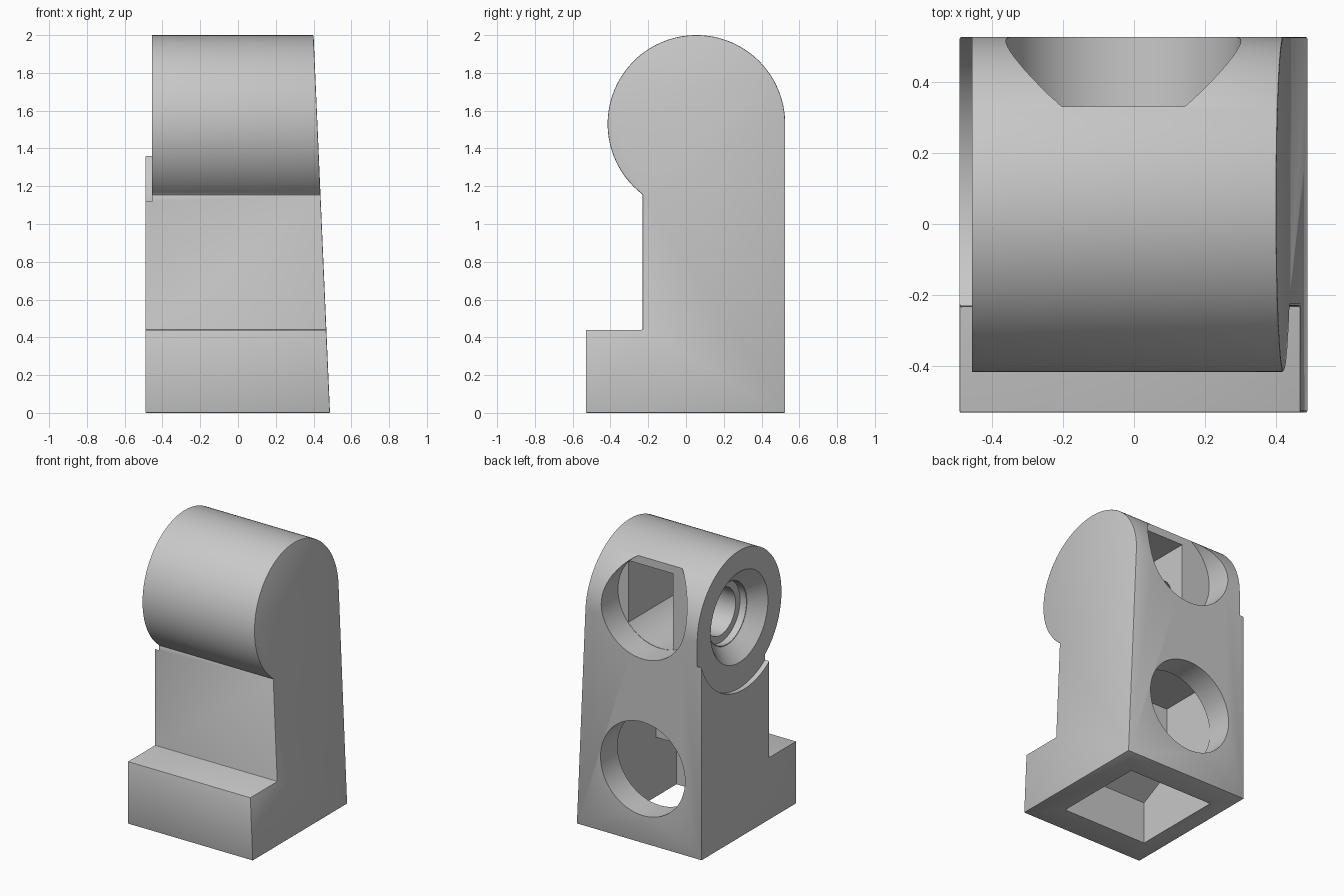
import bpy, bmesh, math
from mathutils import Matrix, Vector

cube = bpy.data.objects.get("Cube")
if cube:
    bpy.data.objects.remove(cube, do_unlink=True)

grey = bpy.data.materials.new("light_grey")
grey.use_nodes = True
grey.diffuse_color = (0.58, 0.58, 0.58, 1)
grey.node_tree.nodes["Principled BSDF"].inputs["Base Color"].default_value = grey.diffuse_color

HEAD_Y, HEAD_Z, HEAD_R = 0.055, 1.53, 0.47
MID_X = -0.03
HOLE_R = 0.33


def add_object(name, bm):
    bmesh.ops.recalc_face_normals(bm, faces=bm.faces)
    mesh = bpy.data.meshes.new(name)
    bm.to_mesh(mesh)
    bm.free()
    mesh.materials.append(grey)
    obj = bpy.data.objects.new(name, mesh)
    bpy.context.collection.objects.link(obj)
    return obj


def clip(bm, point, normal):
    """Remove everything beyond a plane and close the opening."""
    geom = bm.verts[:] + bm.edges[:] + bm.faces[:]
    cut = bmesh.ops.bisect_plane(bm, geom=geom, plane_co=point, plane_no=normal,
                                 clear_outer=True)["geom_cut"]
    edges = [e for e in cut if isinstance(e, bmesh.types.BMEdge)]
    bmesh.ops.contextual_create(bm, geom=edges)


def extrude_x(profile, x0, x1):
    bm = bmesh.new()
    face = bm.faces.new([bm.verts.new((x0, y, z)) for y, z in profile])
    moved = bmesh.ops.extrude_face_region(bm, geom=[face], use_keep_orig=True)["geom"]
    verts = [v for v in moved if isinstance(v, bmesh.types.BMVert)]
    bmesh.ops.translate(bm, verts=verts, vec=(x1 - x0, 0, 0))
    return bm


def tube(axis, start, end, r1, r2, center):
    """Cylinder or cone along x or y; center holds the other coordinates."""
    bm = bmesh.new()
    turn = Matrix.Rotation(math.pi / 2, 4, 'Y') if axis == 'x' else Matrix.Rotation(-math.pi / 2, 4, 'X')
    mid = Vector(center)
    mid["xyz".index(axis)] = (start + end) / 2
    bmesh.ops.create_cone(bm, cap_ends=True, segments=64, radius1=r1, radius2=r2,
                          depth=end - start, matrix=Matrix.Translation(mid) @ turn)
    return bm


def apply_modifier(obj, mod):
    bpy.context.view_layer.objects.active = obj
    bpy.ops.object.modifier_apply(modifier=mod.name)


def carve(obj, bm):
    cutter = add_object("cutter", bm)
    cutter.hide_render = True
    mod = obj.modifiers.new("carve", 'BOOLEAN')
    mod.operation = 'DIFFERENCE'
    mod.solver = 'EXACT'
    mod.object = cutter
    apply_modifier(obj, mod)
    bpy.data.objects.remove(cutter, do_unlink=True)


# Side outline: foot, shin and round hip
start = math.radians(233)
arc = [start * (1 - i / 80) for i in range(81)]
outline = [(-0.53, 0), (-0.53, 0.44), (-0.23, 0.44), (-0.23, 1.15)]
outline += [(HEAD_Y + HEAD_R * math.cos(a), HEAD_Z + HEAD_R * math.sin(a)) for a in arc]
outline.append((0.525, 0))
bm = extrude_x(outline, -0.49, 0.6)

# Leaning outer side
clip(bm, (0.487, 0, 0), (2, 0, 0.087))
leg = add_object("leg", bm)

# Softened edges
bevel = leg.modifiers.new("soft_edges", 'BEVEL')
bevel.width = 0.012
bevel.segments = 2
bevel.limit_method = 'ANGLE'
bevel.angle_limit = math.radians(40)
apply_modifier(leg, bevel)

# Recessed inner face of the hip
hip = (0, HEAD_Y, HEAD_Z)
carve(leg, tube('x', -0.7, -0.455, 0.5, 0.5, hip))

# Round sockets in the back
for z in (0.525, 1.63):
    carve(leg, tube('y', 0.33, 0.8, HOLE_R, HOLE_R, (MID_X, 0, z)))

# Hollow behind the upper socket
bm = tube('y', -0.17, 0.4, HOLE_R - 0.002, HOLE_R - 0.002, (MID_X, 0, 1.63))
clip(bm, (-0.13, 0, 0), (-1, 0, 0))
clip(bm, (0.22, 0, 0), (1, 0, 0))
clip(bm, (0, 0, 1.855), (0, 0, 1))
carve(leg, bm)

# Hollow foot, open underneath and into the lower socket
foot = [(-0.33, -0.1), (-0.33, 0.3), (-0.1, 0.42), (-0.1, 0.9), (0.335, 0.9), (0.335, -0.1)]
carve(leg, extrude_x(foot, -0.362, 0.305))

# Countersunk pivot hole in the hip
carve(leg, tube('x', -0.465, -0.36, 0.33, 0.22, hip))
carve(leg, tube('x', -0.4, -0.31, 0.215, 0.215, hip))
carve(leg, tube('x', -0.35, -0.1, 0.165, 0.165, hip))

# Smooth rounds with crisp edges
leg.select_set(True)
bpy.ops.object.shade_smooth_by_angle(angle=math.radians(30))
